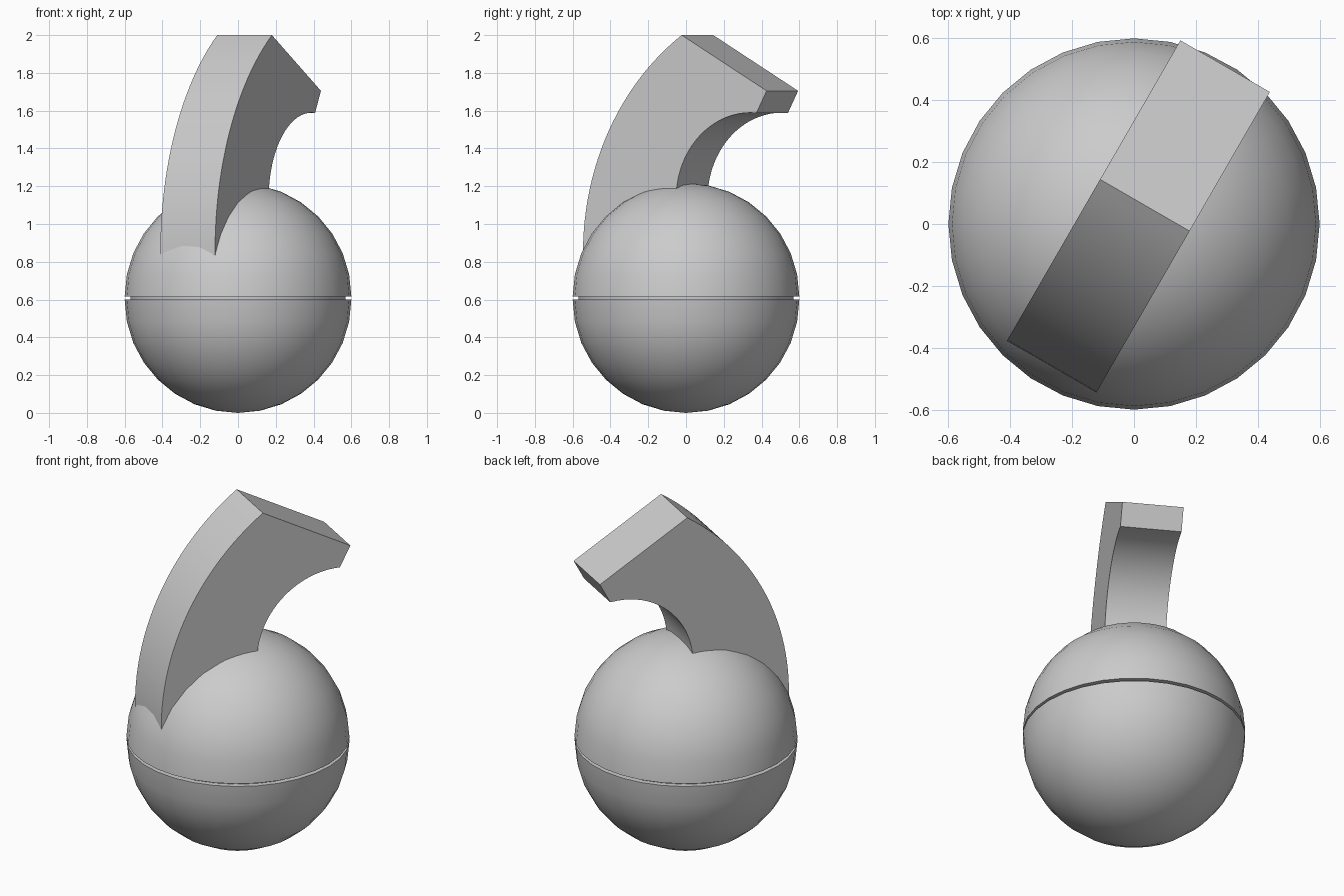
import bpy, bmesh
from math import sin, cos, pi, radians, atan2

cube = bpy.data.objects.get("Cube")
if cube:
    bpy.data.objects.remove(cube, do_unlink=True)

RADIUS, GAP, SEGMENTS = 0.6, 0.016, 32


def finish(name, bm):
    """Turn a bmesh into a smooth-shaded object that keeps its sharp edges."""
    bmesh.ops.remove_doubles(bm, verts=bm.verts, dist=0.0001)
    bmesh.ops.recalc_face_normals(bm, faces=bm.faces)
    mesh = bpy.data.meshes.new(name)
    bm.to_mesh(mesh)
    bm.free()
    obj = bpy.data.objects.new(name, mesh)
    bpy.context.collection.objects.link(obj)
    bpy.ops.object.select_all(action="DESELECT")
    obj.select_set(True)
    bpy.context.view_layer.objects.active = obj
    bpy.ops.object.shade_smooth_by_angle(angle=radians(30))
    return obj


def lathe(name, profile):
    """Revolve (radius, z) points around the vertical axis."""
    bm = bmesh.new()
    verts = [bm.verts.new((r, 0, z)) for r, z in profile]
    edges = [bm.edges.new(pair) for pair in zip(verts, verts[1:])]
    bmesh.ops.spin(bm, geom=verts + edges, cent=(0, 0, 0), axis=(0, 0, 1),
                   angle=2 * pi, steps=SEGMENTS)
    return finish(name, bm)


def arc(centre, start, end, steps):
    """Points on a circle about centre, from start to the direction of end."""
    cx, cz = centre
    a = atan2(start[1] - cz, start[0] - cx) % (2 * pi)
    b = atan2(end[1] - cz, end[0] - cx) % (2 * pi)
    r = ((start[0] - cx) ** 2 + (start[1] - cz) ** 2) ** 0.5
    angles = [a + (b - a) * i / steps for i in range(steps + 1)]
    return [(cx + r * cos(t), cz + r * sin(t)) for t in angles]


# Two hemispheres with a thin gap between them
for name, centre, side in (("lower_shell", RADIUS, -1),
                           ("upper_shell", RADIUS + GAP, 1)):
    dome = [(RADIUS * cos(i * pi / 16), centre + side * RADIUS * sin(i * pi / 16))
            for i in range(8)]
    lathe(name, [(0, centre)] + dome + [(0, centre + side * RADIUS)])

# Recessed core seen inside the gap
lathe("groove_core", [(0, RADIUS - 0.02), (0.57, RADIUS - 0.02),
                      (0.57, RADIUS + GAP + 0.02), (0, RADIUS + GAP + 0.02)])

# Curved arm: outer arc, slanted end, blunt tip, inner arc
outer = arc((0.865, 0.85), (-0.533, 0.85), (0.07, 2.0), 24)
inner = arc((0.49, 1.135), (0.527, 1.588), (0.033, 1.135), 20)
outline = [(-0.533, 0.75)] + outer + [(0.589, 1.705)] + inner + [(0.033, 0.75)]
HALF_WIDTH = 0.167
bm = bmesh.new()
side_face = bm.faces.new([bm.verts.new((u, -HALF_WIDTH, z)) for u, z in outline])
extruded = bmesh.ops.extrude_face_region(bm, geom=[side_face], use_keep_orig=True)
moved = [g for g in extruded["geom"] if isinstance(g, bmesh.types.BMVert)]
bmesh.ops.translate(bm, verts=moved, vec=(0, 2 * HALF_WIDTH, 0))
arm = finish("curved_arm", bm)
arm.rotation_euler.z = radians(60)
